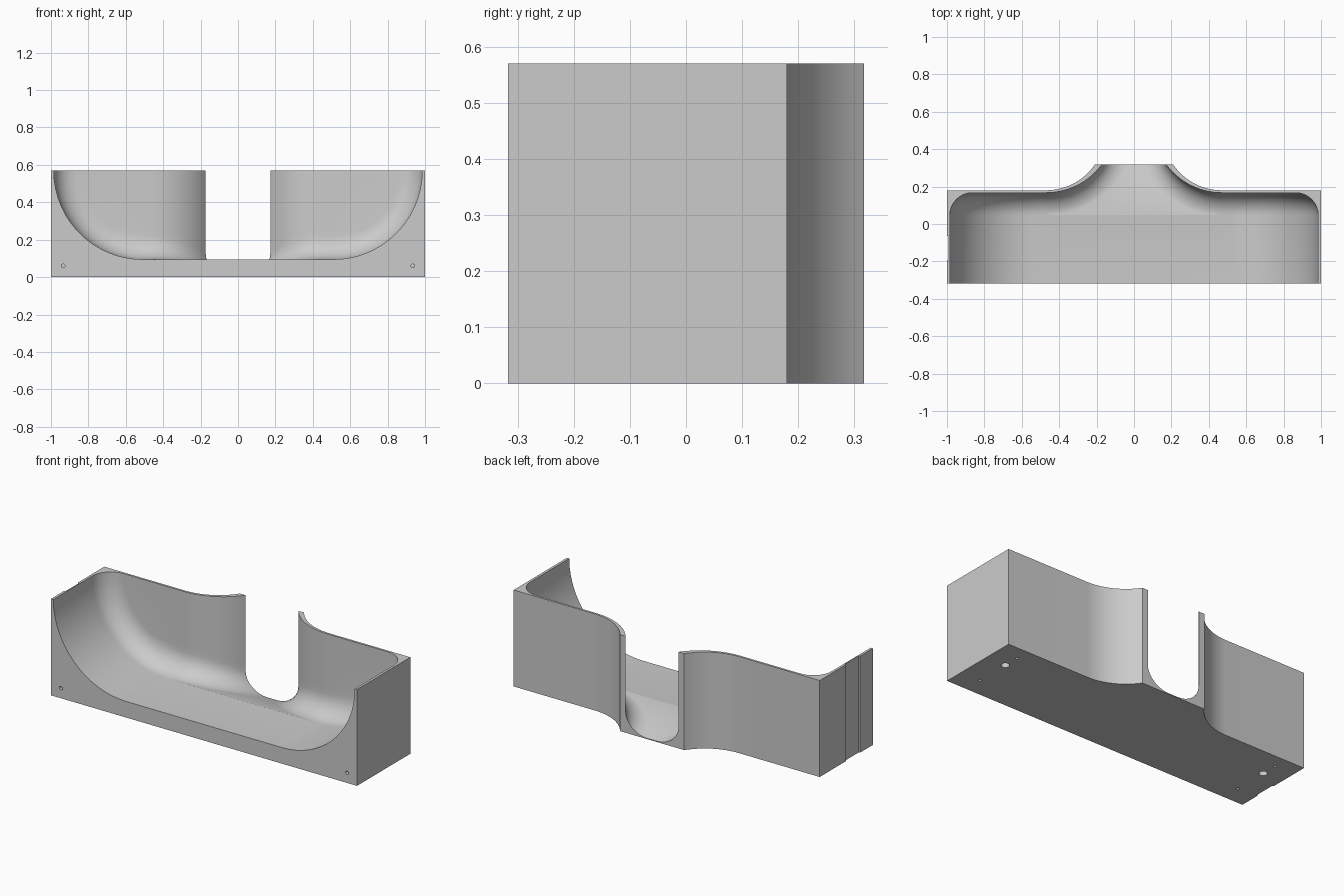
import bpy, bmesh, math

old = bpy.data.objects.get("Cube")
if old:
    bpy.data.objects.remove(old, do_unlink=True)

# Main dimensions
FRONT, BACK, NECK, TOP = -0.317, 0.18, 0.317, 0.57
WALL = 0.167           # inner face of the back wall
FLOOR, DROP = 0.095, 0.09  # cavity floor height and its fall along the neck
R, R_X = 0.475, 0.51   # side sweep radius and its centre in x
FILLET = 0.12          # fillet between floor and walls
NECK_X = 0.47          # centre of the neck curves in x
SIDE_STEPS = 8

grey = bpy.data.materials.new("plain grey")
grey.use_nodes = True
colour = (0.6, 0.6, 0.6, 1)
grey.diffuse_color = colour
grey.node_tree.nodes["Principled BSDF"].inputs["Base Color"].default_value = colour


def neck_curve(y_line, radius, y_end, steps):
    """Arc leaving the back line and sweeping out along the neck."""
    cy = y_line + radius
    end = math.acos((cy - y_end) / radius)
    return [(NECK_X - radius * math.sin(end * i / steps),
             cy - radius * math.cos(end * i / steps)) for i in range(steps + 1)]


def mirrored(half):
    return half + [(-p[0], *p[1:]) for p in reversed(half)]


def loft(name, rings, fold=0):
    """Closed solid through rings; fold splits the bottom face at that point pair."""
    bm = bmesh.new()
    loops = [[bm.verts.new(p) for p in ring] for ring in rings]
    n = len(loops[0])
    for a, b in zip(loops, loops[1:]):
        for i in range(n):
            j = (i + 1) % n
            bm.faces.new((a[i], a[j], b[j], b[i]))
    base = loops[0]
    bm.faces.new(base[fold:n - fold])
    if fold:
        bm.faces.new(base[:fold + 1] + base[n - fold - 1:])
    bm.faces.new(loops[-1])
    bmesh.ops.remove_doubles(bm, verts=bm.verts, dist=0.00005)
    bmesh.ops.recalc_face_normals(bm, faces=bm.faces)
    mesh = bpy.data.meshes.new(name)
    bm.to_mesh(mesh)
    bm.free()
    mesh.materials.append(grey)
    obj = bpy.data.objects.new(name, mesh)
    bpy.context.collection.objects.link(obj)
    return obj


def cut(body, cutter):
    cutter.hide_render = True
    bpy.context.view_layer.objects.active = body
    mod = body.modifiers.new("cut", "BOOLEAN")
    mod.operation = "DIFFERENCE"
    mod.solver = "EXACT"
    mod.object = cutter
    bpy.ops.object.modifier_apply(modifier=mod.name)
    bpy.data.objects.remove(cutter, do_unlink=True)


# Outer body: flat block flaring into a neck at the back
outline = mirrored([(1, FRONT), (1, BACK)] + neck_curve(BACK, 0.315, NECK, 12))
body = loft("holder_body", [[(x, y, z) for x, y in outline] for z in (0, TOP)])


# Cavity: stacked contours, level in the main bay and ramping down in the neck
def cavity_ring(h):
    low = min(h, FILLET)
    sweep = math.acos((FILLET - low) / FILLET)
    half = []
    for i in range(SIDE_STEPS + 1):
        a = sweep * i / SIDE_STEPS
        inset = FILLET * (1 - math.cos(a))
        x = R_X + math.sqrt(max((R - inset) ** 2 - max(R - h, 0) ** 2, 0))
        if i == 0:
            half.append((x, FRONT - 0.1, FLOOR + h))
        half.append((x, WALL - FILLET + FILLET * math.sin(a), FLOOR + h))
    inset = FILLET * (1 - math.sin(sweep))
    line = WALL - inset
    for x, y in neck_curve(line, 0.37 + inset, NECK + 0.04, 16):
        half.append((x, y, FLOOR + h - DROP * (y - line) / (NECK - line)))
    return mirrored(half)


levels = [FILLET * (1 - math.cos(math.pi / 2 * i / 8)) for i in range(9)]
first = math.acos((R - FILLET) / R)
levels += [R * (1 - math.cos(first + (math.pi / 2 - first) * i / 8)) for i in range(1, 9)]
levels.append(TOP + 0.1)
cut(body, loft("cavity_cutter", [cavity_ring(h) for h in levels], fold=SIDE_STEPS + 2))

# Shallow full-height channel in one end
channel = [(-1.1, -0.195), (-0.992, -0.195), (-0.992, -0.065), (-1.1, -0.065)]
cut(body, loft("channel_cutter", [[(x, y, z) for x, y in channel] for z in (-0.1, TOP + 0.1)]))


# Blind screw holes in the underside and the front
def hole(x, across, radius, depth, front=False):
    circle = [(x + radius * math.cos(math.tau * i / 16),
               across + radius * math.sin(math.tau * i / 16)) for i in range(16)]
    if front:
        rings = [[(u, y, v) for u, v in circle] for y in (FRONT - 0.05, FRONT + depth)]
    else:
        rings = [[(u, v, z) for u, v in circle] for z in (-0.05, depth)]
    cut(body, loft("hole_cutter", rings))


for side in (-1, 1):
    hole(side * 0.935, 0.06, 0.01, 0.06, front=True)
    hole(side * 0.873, 0, 0.023, 0.05)
    hole(side * 0.873, 0.096, 0.008, 0.05)
    hole(side * 0.873, -0.204, 0.008, 0.05)

# Smooth curves, crisp edges
bpy.ops.object.select_all(action="DESELECT")
body.select_set(True)
bpy.context.view_layer.objects.active = body
bpy.ops.object.shade_smooth_by_angle(angle=math.radians(30))
